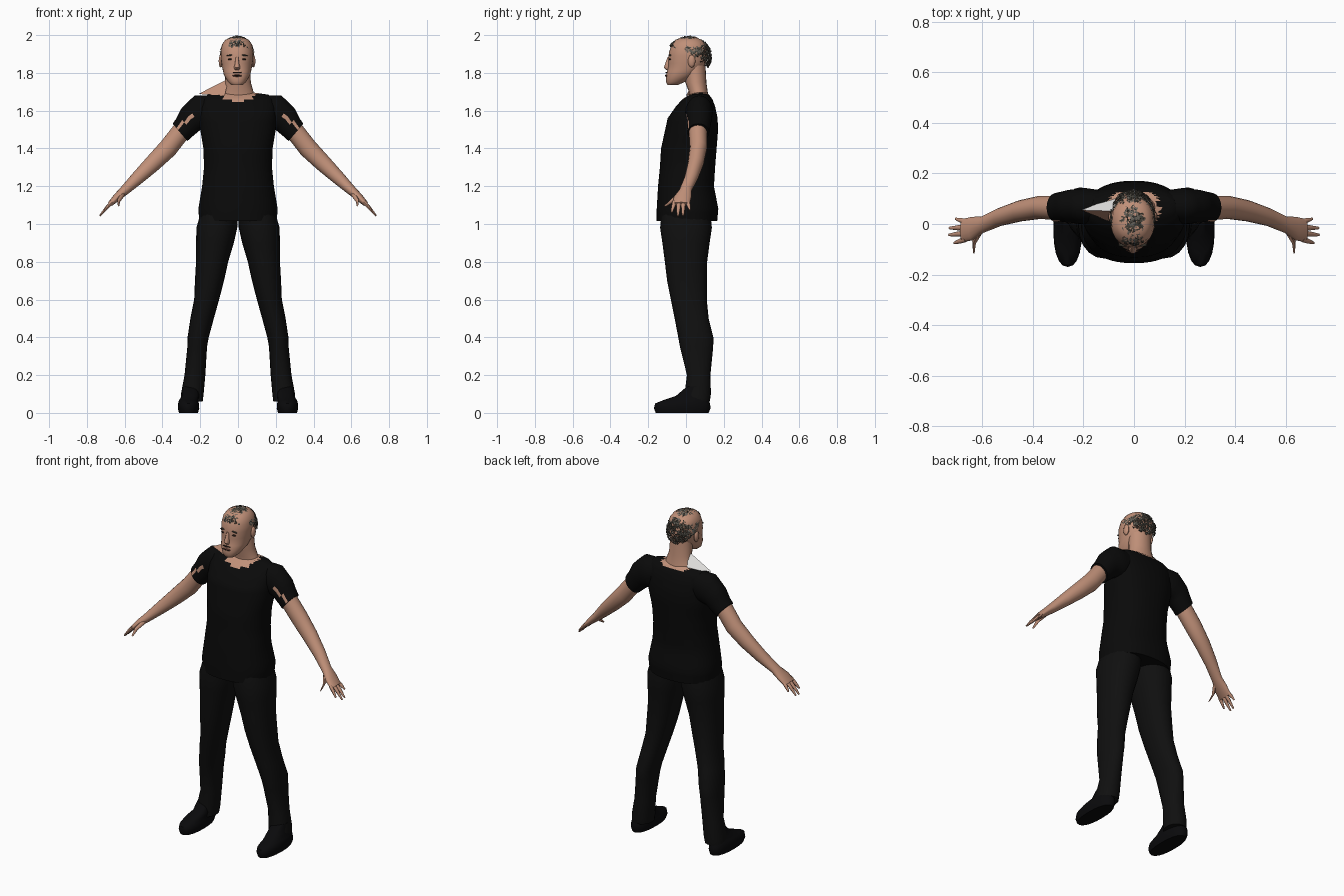
import bpy, bmesh, math, random
from mathutils import Vector

if "Cube" in bpy.data.objects:
    bpy.data.objects.remove(bpy.data.objects["Cube"])

random.seed(4)


def material(name, rgb):
    m = bpy.data.materials.new(name)
    m.diffuse_color = (*rgb, 1)
    m.use_nodes = True
    m.node_tree.nodes["Principled BSDF"].inputs["Base Color"].default_value = m.diffuse_color
    return m


SKIN = material("skin", (0.53, 0.28, 0.19))
SHIRT = material("black_shirt", (0.003, 0.003, 0.003))
TROUSER = material("black_trousers", (0.005, 0.005, 0.005))
SHOE = material("shoe_black", (0.003, 0.003, 0.0035))
HAIR = material("grey_hair", (0.13, 0.12, 0.10))
HAIR_DARK = material("dark_grey_hair", (0.06, 0.055, 0.042))
DARK = material("dark_brown", (0.025, 0.014, 0.01))
LIP = material("lips", (0.20, 0.075, 0.055))
WHITE = material("white_lining", (0.75, 0.74, 0.73))


def finish(name, bm, mats, smooth=True, fix=True):
    if fix:
        bmesh.ops.recalc_face_normals(bm, faces=bm.faces)
    me = bpy.data.meshes.new(name)
    bm.to_mesh(me)
    bm.free()
    ob = bpy.data.objects.new(name, me)
    bpy.context.collection.objects.link(ob)
    for m in mats:
        me.materials.append(m)
    if smooth:
        bpy.context.view_layer.objects.active = ob
        ob.select_set(True)
        bpy.ops.object.shade_smooth_by_angle(angle=math.radians(50))
        ob.select_set(False)
    return ob


def loft(name, rings, mats, n=16, power=2.0, side=1, rule=None, cuts=1):
    """Rings are (x, y, z, rx, ry, tilt); tilt turns a ring about the y axis."""
    dense = []
    for a, b in zip(rings, rings[1:]):
        for k in range(cuts):
            dense.append([p + (q - p) * k / cuts for p, q in zip(a, b)])
    dense.append(rings[-1])
    bm = bmesh.new()
    rows = []
    for x, y, z, rx, ry, tilt in dense:
        t = math.radians(tilt)
        row = []
        for i in range(n):
            a = 2 * math.pi * i / n
            c, s = math.cos(a), math.sin(a)
            u = rx * math.copysign(abs(c) ** (2 / power), c)
            v = ry * math.copysign(abs(s) ** (2 / power), s)
            row.append(bm.verts.new((side * (x + u * math.cos(t)), y + v, z + u * math.sin(t))))
        rows.append(row)
    for a, b in zip(rows, rows[1:]):
        for i in range(n):
            j = (i + 1) % n
            bm.faces.new((a[i], a[j], b[j], b[i]))
    bm.faces.new(rows[0])
    bm.faces.new(rows[-1])
    if rule:
        for f in bm.faces:
            f.material_index = rule(f.calc_center_median())
    return finish(name, bm, mats)


def blob(name, loc, size, mat, roll=0):
    bm = bmesh.new()
    bmesh.ops.create_uvsphere(bm, u_segments=10, v_segments=6, radius=1)
    for v in bm.verts:
        v.co = Vector(a * b for a, b in zip(v.co, size))
    ob = finish(name, bm, [mat])
    ob.location = loc
    ob.rotation_euler[1] = roll
    return ob


# shirt body, with the open neckline showing skin
torso = [(1.015, .005, .205, .16), (1.08, .008, .21, .163), (1.2, 0, .19, .148),
         (1.3, .008, .18, .146), (1.4, .015, .183, .147), (1.5, .03, .2, .14),
         (1.56, .035, .203, .132), (1.62, .05, .203, .105), (1.66, .06, .19, .08),
         (1.685, .07, .16, .052), (1.695, .075, .09, .035)]
loft("shirt_body", [(0, y, z, rx, ry, 0) for z, y, rx, ry in torso], [SHIRT, SKIN], n=48,
     power=2.3, cuts=3,
     rule=lambda c: int((c.x / .105) ** 2 + ((c.z - 1.705) / (.055 if c.y < .07 else .03)) ** 2 < 1))

# neck and the raised shoulder skin with its pale lining
loft("neck", [(0, .07, 1.65, .10, .055, 0), (.002, .065, 1.70, .08, .05, 0),
              (0, .052, 1.75, .068, .056, 0), (-.003, .045, 1.84, .066, .058, 0)], [SKIN], n=20)
bm = bmesh.new()
top, tip, front, back = [bm.verts.new(p) for p in
                         ((-.05, .05, 1.77), (-.21, .055, 1.688), (-.07, .0, 1.68), (-.08, .105, 1.685))]
bm.faces.new((top, tip, front))
bm.faces.new((top, back, tip)).material_index = 1
finish("shoulder_skin", bm, [SKIN, WHITE], smooth=False, fix=False)

# head
HEAD = [(1.735, -.072, .028, .026), (1.752, -.056, .048, .05), (1.79, -.025, .07, .08),
        (1.83, 0, .079, .095), (1.87, .008, .085, .102), (1.91, .01, .087, .1),
        (1.95, .015, .08, .092), (1.975, .015, .062, .07), (1.988, .015, .03, .035)]
HX = -.005
loft("head", [(HX, y, z, rx, ry, 0) for z, y, rx, ry in HEAD], [SKIN], n=28, power=2.15, cuts=2)
loft("nose", [(HX, -.09, 1.885, .007, .008, 0), (HX, -.097, 1.85, .011, .013, 0),
              (HX, -.1, 1.828, .017, .018, 0), (HX, -.092, 1.815, .012, .012, 0)], [SKIN], n=10)
blob("mouth", (HX, -.104, 1.785), (.027, .007, .006), LIP)
blob("mouth_line", (HX, -.11, 1.786), (.024, .003, .002), DARK)
blob("moustache", (HX, -.102, 1.802), (.026, .006, .004), DARK)
for s, label in ((1, "left"), (-1, "right")):
    blob(label + "_eye", (HX + s * .036, -.084, 1.872), (.013, .006, .005), DARK)
    blob(label + "_brow", (HX + s * .038, -.083, 1.893), (.02, .006, .004), HAIR_DARK, s * .12)
    blob(label + "_ear", (HX + s * .086, .03, 1.862), (.012, .02, .034), SKIN)

# curly hair: short bent strips scattered over the scalp
bm = bmesh.new()
count = 0
while count < 620:
    d = Vector([random.gauss(0, 1) for _ in range(3)]).normalized()
    p = Vector((HX + d.x * .088, .015 + d.y * .107, 1.885 + d.z * .105))
    # the hairline falls from the forehead to the nape
    line = 1.94 if p.y < -.02 else 1.94 - (p.y + .02) * .8
    if p.z < line:
        continue
    count += 1
    t = d.cross(Vector([random.gauss(0, 1) for _ in range(3)])).normalized()
    w = d.cross(t) * random.uniform(.0025, .0055)
    length = random.uniform(.012, .03)
    mi = random.randint(0, 1)
    lift = random.uniform(.002, .008) + max(0, abs(d.y) - .5) * .022
    pairs = []
    for k in range(4):
        q = p + t * length * (k / 3 - .5) + d * (lift * math.sin(math.pi * (k + .5) / 4)) \
            + w * 1.6 * math.sin(k * 2)
        q.z = min(q.z, 2.0)
        pairs.append((bm.verts.new(q - w), bm.verts.new(q + w)))
    for a, b in zip(pairs, pairs[1:]):
        bm.faces.new((a[0], b[0], b[1], a[1])).material_index = mi
finish("curly_hair", bm, [HAIR, HAIR_DARK], smooth=False, fix=False)

# paired limbs
SLEEVE = [(.12, .072, 1.605, .075, .06, 85), (.19, .07, 1.592, .096, .072, 66),
          (.25, .07, 1.555, .076, .066, 50), (.285, .068, 1.51, .064, .06, 49),
          (.307, .065, 1.485, .06, .058, 50)]
ARM = [(.25, .065, 1.55, .055, .05, 48), (.307, .063, 1.483, .051, .048, 48),
       (.37, .066, 1.402, .051, .046, 46), (.45, .052, 1.322, .045, .042, 45),
       (.53, .028, 1.245, .036, .036, 44), (.6, -.003, 1.178, .026, .033, 44),
       (.64, -.018, 1.142, .021, .047, 46), (.678, -.026, 1.105, .014, .046, 48)]
FINGERS = {"index": (-.06, .712, 1.062, -.075), "middle": (-.037, .732, 1.043, -.043),
           "ring": (-.014, .73, 1.045, -.016), "little": (.008, .705, 1.075, .02)}
LEG = [(1.05, .1, 0, .1, .13), (.98, .112, 0, .108, .137), (.9, .122, 0, .1, .125),
       (.8, .137, 0, .085, .112), (.7, .151, .005, .077, .105), (.6, .166, .015, .066, .095),
       (.5, .19, .03, .062, .09), (.4, .211, .052, .056, .093), (.35, .216, .056, .052, .088),
       (.2, .228, .067, .055, .062), (.1, .242, .062, .06, .07), (.06, .245, .06, .058, .066)]
FOOT = [(0, -.02, .05, .14), (.025, -.02, .057, .15), (.05, -.018, .055, .145),
        (.068, 0, .05, .118), (.09, .03, .046, .083), (.14, .06, .044, .055)]

for s, label in ((1, "left"), (-1, "right")):
    # the sleeve has a torn slit near the front of its hem
    loft(label + "_sleeve", SLEEVE, [SHIRT, SKIN], n=24, side=s, cuts=3,
         rule=lambda c: int(c.y < .05 and abs(c.x) > .235
                            and abs(abs(c.x) + c.z - 1.822) < .012))
    loft(label + "_arm", ARM, [SKIN], side=s, n=18)
    for f, (y0, x1, z1, y1) in FINGERS.items():
        loft(f"{label}_{f}_finger", [(.665, y0, 1.118, .010, .012, 46),
                                    ((.665 + x1) / 2, (y0 + y1) / 2, (1.122 + z1) / 2, .009, .010, 46),
                                    (x1, y1, z1, .004, .005, 46)], [SKIN], n=8, side=s)
    loft(label + "_thumb", [(.605, -.02, 1.165, .014, .02, 46), (.632, -.07, 1.125, .011, .014, 46),
                            (.633, -.11, 1.095, .005, .007, 46)], [SKIN], n=8, side=s)
    loft(label + "_trouser_leg", [(x, y, z, rx, ry, 0) for z, x, y, rx, ry in LEG],
         [TROUSER], n=20, power=2.2, side=s)
    loft(label + "_shoe", [(.262 if z < .08 else .25, y, z, rx, ry, 0) for z, y, rx, ry in FOOT],
         [SHOE], n=20, power=2.3, side=s)
